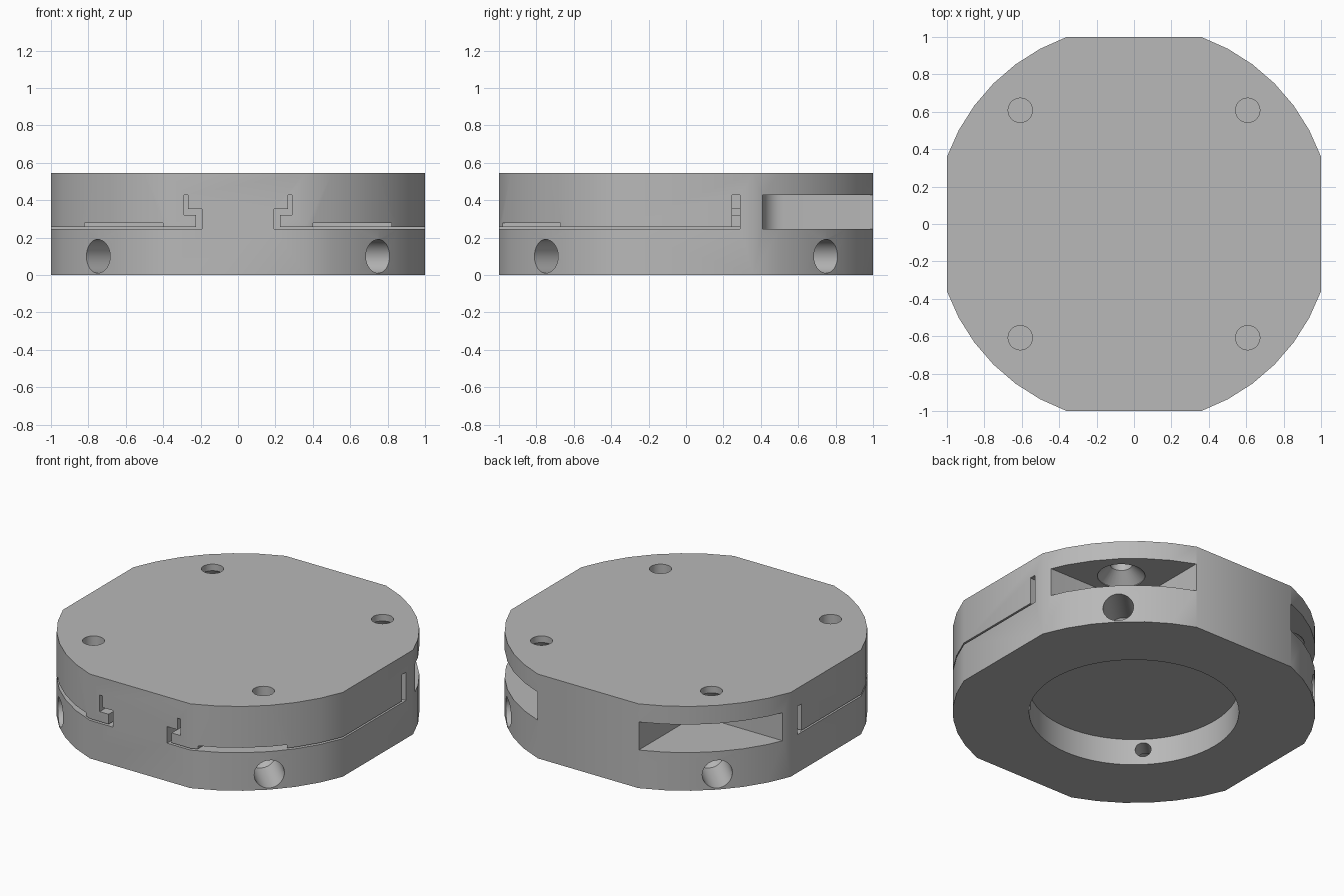
import bpy, bmesh, math
from mathutils import Vector

if "Cube" in bpy.data.objects:
    bpy.data.objects.remove(bpy.data.objects["Cube"])

metal = bpy.data.materials.new("light grey metal")
metal.diffuse_color = (0.48, 0.48, 0.48, 1)
metal.use_nodes = True
metal.node_tree.nodes["Principled BSDF"].inputs["Base Color"].default_value = metal.diffuse_color


def loft(name, rings):
    """Closed solid skinned through rings of equal point count."""
    bm = bmesh.new()
    vs = [[bm.verts.new(p) for p in ring] for ring in rings]
    n = len(vs[0])
    for a, b in zip(vs, vs[1:]):
        for i in range(n):
            bm.faces.new((a[i], a[(i + 1) % n], b[(i + 1) % n], b[i]))
    bm.faces.new(vs[0])
    bm.faces.new(vs[-1])
    bmesh.ops.recalc_face_normals(bm, faces=bm.faces)
    me = bpy.data.meshes.new(name)
    bm.to_mesh(me)
    bm.free()
    me.materials.append(metal)
    ob = bpy.data.objects.new(name, me)
    bpy.context.collection.objects.link(ob)
    return ob


def prism_z(name, pts, lo, hi):
    return loft(name, [[(x, y, z) for x, y in pts] for z in (lo, hi)])


def prism_y(name, pts, lo, hi):
    return loft(name, [[(x, y, z) for x, z in pts] for y in (lo, hi)])


def box(name, sx, x, y, z):
    pts = [(sx * x[0], y[0]), (sx * x[1], y[0]), (sx * x[1], y[1]), (sx * x[0], y[1])]
    return prism_z(name, pts, *z)


def turned(name, origin, axis, profile, n=32):
    """Solid of revolution; profile is (distance along axis, radius)."""
    axis = Vector(axis).normalized()
    u = axis.orthogonal().normalized()
    v = axis.cross(u)
    o = Vector(origin)
    ang = [2 * math.pi * i / n for i in range(n)]
    return loft(name, [[o + axis * d + r * (u * math.cos(a) + v * math.sin(a)) for a in ang]
                       for d, r in profile])


# Body: disc with four flats
R = math.hypot(1, 0.36)
a0 = math.atan2(0.36, 1)
step = (math.pi / 2 - 2 * a0) / 6
outline = [(R * math.cos(a), R * math.sin(a))
           for q in range(4) for a in [q * math.pi / 2 + a0 + step * i for i in range(7)]]
body = prism_z("flexure_plate", outline, 0, 0.545)


def cut(cutter):
    cutter.hide_render = True
    m = body.modifiers.new("cut", 'BOOLEAN')
    m.operation = 'DIFFERENCE'
    m.solver = 'EXACT'
    m.object = cutter
    bpy.context.view_layer.objects.active = body
    bpy.ops.object.modifier_apply(modifier=m.name)
    bpy.data.objects.remove(cutter)


# Round recess underneath
cut(turned("bore", (0, 0, 0), (0, 0, 1), [(-0.1, 0.615), (0.17, 0.615)], 64))

hook = [(1.2, .246), (.193, .246), (.193, .353), (.268, .353), (.268, .428),
        (.289, .428), (.289, .321), (.225, .321), (.225, .257), (1.2, .257)]

for s in (-1, 1):
    # Thin hooked gap under each front pad
    cut(prism_y("hook_gap", [(s * x, z) for x, z in hook], -1.2, 0.288))
    # Thin upright slot behind each front pad
    cut(box("side_slot", s, (0.28, 1.2), (0.246, 0.289), (0.2455, 0.4285)))
    # Shallow notch under each front pad
    cut(box("pad_notch", s, (0.40, 0.82), (-1.2, -0.4), (0.251, 0.278)))
    # Open pocket in each back corner, inner corner rounded
    pocket = [(1.3, 0.41), (1.3, 1.3), (0.362, 1.3)]
    for i in range(7):
        a = math.pi + math.pi / 2 * i / 6
        pocket.append((0.472 + 0.11 * math.cos(a), 0.52 + 0.11 * math.sin(a)))
    cut(prism_z("pocket", [(s * x, y) for x, y in pocket], 0.2465, 0.4275))
    for t, ceiling in ((-1, 0.278), (1, 0.4275)):
        # Screw hole through the top, countersunk from below
        cut(turned("screw_hole", (s * 0.608, t * 0.608, 0), (0, 0, 1),
                   [(ceiling - 0.02, 0.14), (ceiling + 0.004, 0.14),
                    (ceiling + 0.075, 0.065), (0.6, 0.065)]))
        # Stepped diagonal hole from the rim into the recess
        cut(turned("rim_hole", (0, 0, 0.1), (s, t, 0),
                   [(0.55, 0.047), (0.74, 0.047), (0.78, 0.09), (1.2, 0.09)]))

bpy.ops.object.select_all(action='DESELECT')
body.select_set(True)
bpy.context.view_layer.objects.active = body
bpy.ops.object.shade_smooth_by_angle(angle=math.radians(30))
